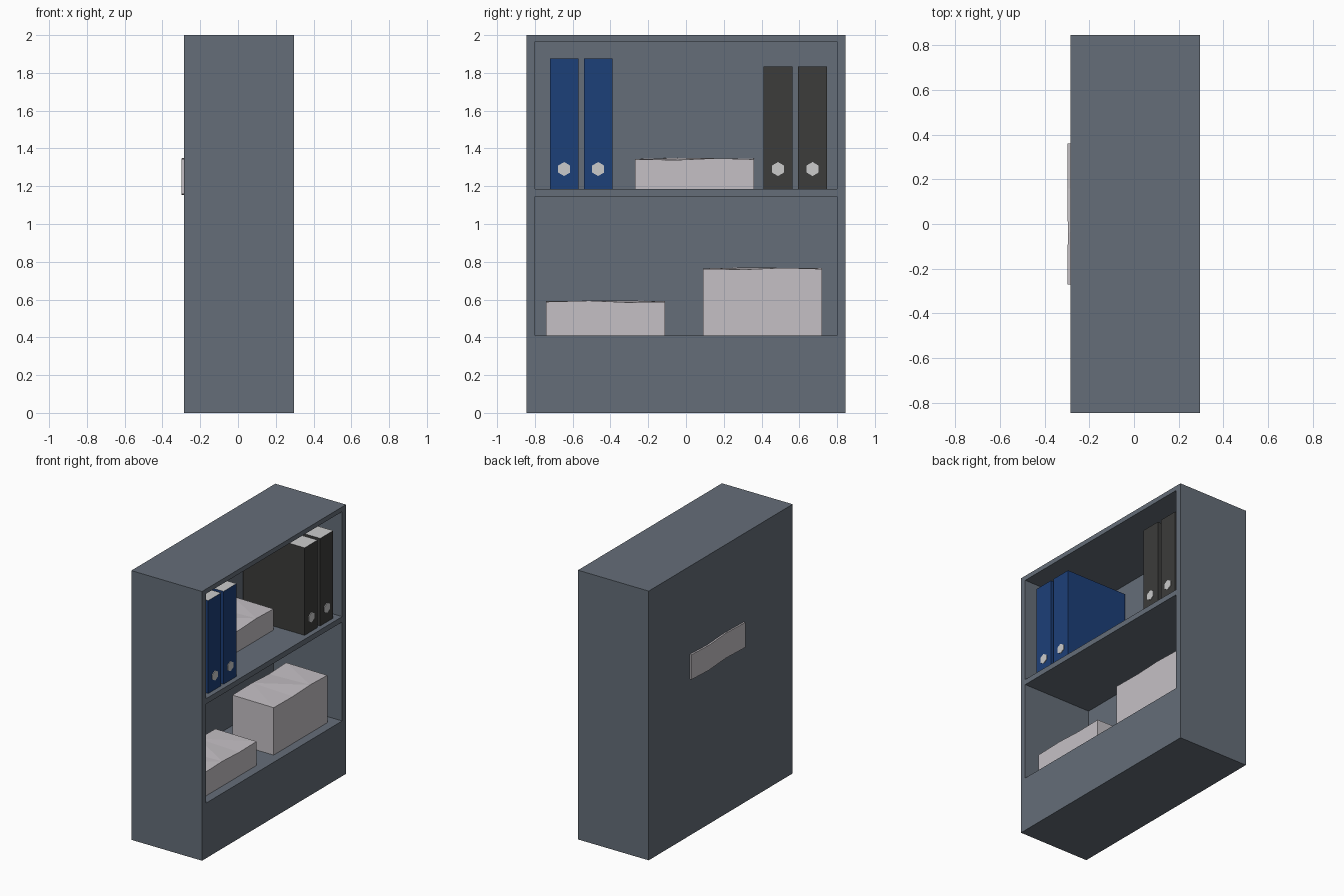
import bpy, bmesh, math
from mathutils import Matrix, Vector

if "Cube" in bpy.data.objects:
    bpy.data.objects.remove(bpy.data.objects["Cube"])


def material(name, rgb):
    m = bpy.data.materials.new(name)
    m.diffuse_color = (*rgb, 1)
    m.use_nodes = True
    m.node_tree.nodes["Principled BSDF"].inputs["Base Color"].default_value = m.diffuse_color
    return m


SLATE = material("slate", (0.13, 0.155, 0.19))
BLUE = material("blue_cover", (0.012, 0.05, 0.19))
BLACK = material("black_cover", (0.045, 0.045, 0.043))
PAPER = material("paper", (0.56, 0.53, 0.56))
LIGHT = material("light_grey", (0.6, 0.6, 0.62))


def finish(name, bm, *mats):
    bmesh.ops.recalc_face_normals(bm, faces=bm.faces)
    me = bpy.data.meshes.new(name)
    bm.to_mesh(me)
    bm.free()
    for m in mats:
        me.materials.append(m)
    ob = bpy.data.objects.new(name, me)
    bpy.context.collection.objects.link(ob)
    return ob


def box_bm(x, y, z):
    bm = bmesh.new()
    size = Vector((x[1] - x[0], y[1] - y[0], z[1] - z[0]))
    mid = Vector((x[0] + x[1], y[0] + y[1], z[0] + z[1])) / 2
    bmesh.ops.create_cube(bm, size=1, matrix=Matrix.Translation(mid) @ Matrix.Diagonal((*size, 1)))
    return bm


# Cabinet: solid body with two open compartments cut from the +x side
cabinet = finish("cabinet", box_bm((-0.285, 0.296), (-0.845, 0.845), (0, 2)), SLATE)
bpy.context.view_layer.objects.active = cabinet
for z in ((0.41, 1.145), (1.185, 1.965)):
    cutter = finish("compartment_cutter", box_bm((-0.268, 0.4), (-0.8, 0.8), z), SLATE)
    cutter.hide_render = True
    mod = cabinet.modifiers.new("compartment", 'BOOLEAN')
    mod.operation = 'DIFFERENCE'
    mod.object = cutter
    bpy.ops.object.modifier_apply(modifier=mod.name)
    bpy.data.objects.remove(cutter)


# Ring binders: coloured cover with paper-coloured top, bottom and back, hexagonal finger hole
def binder(name, y, height, cover):
    bm = box_bm((-0.245, 0.26), (y - 0.076, y + 0.076), (1.185, 1.185 + height))
    bm.normal_update()
    for f in bm.faces:
        f.material_index = int(abs(f.normal.z) > 0.5 or f.normal.x < -0.5)
    finish(name, bm, cover, LIGHT)
    bm = bmesh.new()
    place = Matrix.Translation((0.262, y, 1.291)) @ Matrix.Rotation(math.pi / 2, 4, 'Y')
    place = place @ Matrix.Rotation(math.pi / 2, 4, 'Z')
    bmesh.ops.create_cone(bm, cap_ends=True, segments=6, radius1=0.037, radius2=0.037,
                          depth=0.006, matrix=place)
    finish(name + "_finger_hole", bm, LIGHT)


for i, y in enumerate((-0.645, -0.465)):
    binder(f"blue_binder_{i + 1}", y, 0.69, BLUE)
for i, y in enumerate((0.487, 0.67)):
    binder(f"black_binder_{i + 1}", y, 0.65, BLACK)


# Paper stacks: slightly warped blocks, lofted from wavy cross-sections along y
WAVE_FRONT = (0.0, -0.003, 0.006, 0.0)
WAVE_BACK = (0.003, 0.008, -0.004, 0.004)


def paper_stack(name, x, y, z, flip=False):
    bm = bmesh.new()
    rows = []
    for i, t in enumerate((0, 0.36, 0.68, 1)):
        k = 3 - i if flip else i
        f, b = WAVE_FRONT[k], WAVE_BACK[k]
        py = y + 0.63 * t
        pts = ((x + 0.34, z + f), (x + 0.34, z + 0.185 + f),
               (x + abs(b) / 2, z + 0.185 + b), (x + abs(b) / 2, z + b))
        rows.append([bm.verts.new((px, py, pz)) for px, pz in pts])
    for r, s in zip(rows, rows[1:]):
        for j in range(4):
            bm.faces.new((r[j], r[j - 1], s[j - 1], s[j]))
    bm.faces.new(rows[0])
    bm.faces.new(rows[-1])
    bmesh.ops.triangulate(bm, faces=bm.faces)
    finish(name, bm, PAPER)


paper_stack("upper_paper_stack", -0.3, -0.27, 1.157)
paper_stack("lower_left_paper_stack", -0.11, -0.74, 0.403, flip=True)
paper_stack("lower_right_paper_stack_bottom", -0.11, 0.09, 0.403, flip=True)
paper_stack("lower_right_paper_stack_top", -0.11, 0.09, 0.577)
